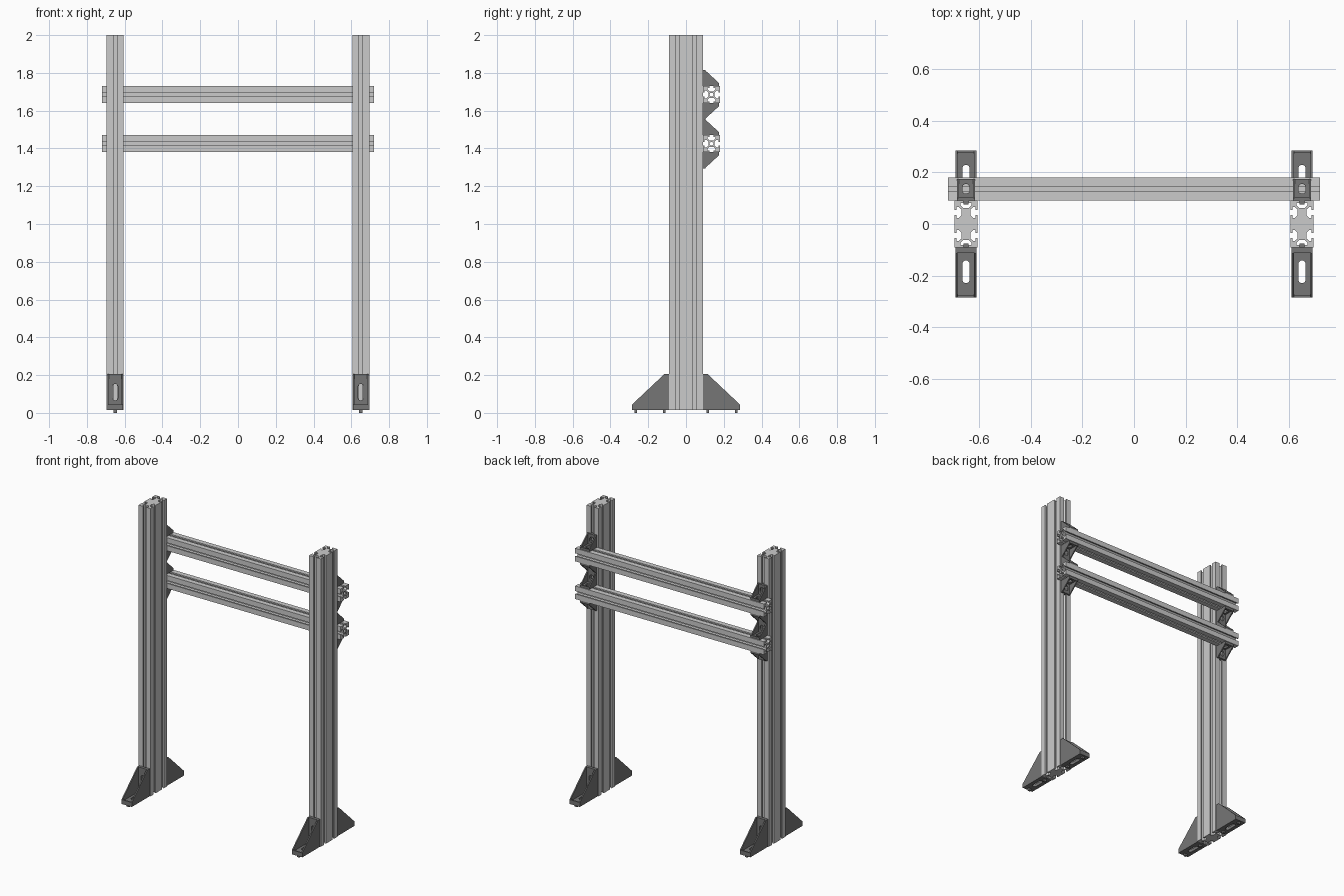
import bpy, bmesh, math
from mathutils import Matrix, Vector

cube = bpy.data.objects.get("Cube")
if cube:
    bpy.data.objects.remove(cube, do_unlink=True)


def material(name, value):
    mat = bpy.data.materials.new(name)
    mat.use_nodes = True
    mat.diffuse_color = (value, value, value, 1)
    mat.node_tree.nodes["Principled BSDF"].inputs["Base Color"].default_value = mat.diffuse_color
    return mat


aluminium = material("light aluminium", 0.6)
dark_metal = material("dark grey metal", 0.18)

X, Y, Z = Vector((1, 0, 0)), Vector((0, 1, 0)), Vector((0, 0, 1))


def extrude(bm, loops, start, depth, u, v, w):
    """Fill an outline with optional holes in the u-v plane and extrude it along w."""
    edges = []
    for loop in loops:
        verts = [bm.verts.new(u * a + v * b + w * start) for a, b in loop]
        edges += [bm.edges.new((verts[i - 1], verts[i])) for i in range(len(verts))]
    filled = bmesh.ops.triangle_fill(bm, edges=edges, use_beauty=True)
    faces = [f for f in filled["geom"] if isinstance(f, bmesh.types.BMFace)]
    result = bmesh.ops.extrude_face_region(bm, geom=faces, use_keep_orig=True)
    moved = [g for g in result["geom"] if isinstance(g, bmesh.types.BMVert)]
    bmesh.ops.translate(bm, verts=moved, vec=w * depth)


def finish(bm, name, mat, matrix=Matrix()):
    bmesh.ops.recalc_face_normals(bm, faces=bm.faces)
    mesh = bpy.data.meshes.new(name)
    bm.to_mesh(mesh)
    bm.free()
    mesh.materials.append(mat)
    obj = bpy.data.objects.new(name, mesh)
    obj.matrix_world = matrix
    bpy.context.collection.objects.link(obj)
    return obj


def rect(u0, u1, v0, v1):
    return [(u0, v0), (u1, v0), (u1, v1), (u0, v1)]


def oval(cu, cv, radius, length, steps=8):
    """Slot with round ends, long in v."""
    points = []
    for side in (0, 1):
        shift = (length / 2 - radius) * (1 - 2 * side)
        for i in range(steps + 1):
            a = math.pi * (side + i / steps)
            points.append((cu + radius * math.cos(a), cv + shift + radius * math.sin(a)))
    return points


# T-slot outline of a profile, counter-clockwise
HALF = 0.045
HALF_SLOT = [(0.010, HALF), (0.010, 0.036), (0.021, 0.036), (0.021, 0.028), (0.011, 0.017)]
SLOT = HALF_SLOT + [(-u, v) for u, v in reversed(HALF_SLOT)]


def slot(cv, quarter):
    c, s = [(1, 0), (0, 1), (-1, 0), (0, -1)][quarter]
    return [(u * c - v * s, cv + u * s + v * c) for u, v in SLOT]


def outline(cells):
    top, bottom = max(cells) + HALF, min(cells) - HALF
    points = [(HALF, top)] + slot(max(cells), 0) + [(-HALF, top)]
    for c in sorted(cells, reverse=True):
        points += slot(c, 1)
    points += [(-HALF, bottom)] + slot(min(cells), 2) + [(HALF, bottom)]
    for c in sorted(cells):
        points += slot(c, 3)
    return points


def bracket(name, matrix, width, size, height, plate, lip, crest, slot_size, slot_at):
    """Gusset bracket: wall on y = 0, base on z = 0."""
    bm = bmesh.new()
    side = 0.008
    inner = width / 2 - side
    radius, length = slot_size
    hole = oval(0, slot_at, radius, length)
    extrude(bm, [rect(-inner, inner, 0, size), hole], 0, plate, X, Y, Z)
    extrude(bm, [rect(-inner, inner, plate, height), hole], 0, plate, X, Z, Y)
    # Raised edge along the open end of the base
    extrude(bm, [rect(size - side, size, plate, lip)], -inner, inner * 2, Y, Z, X)
    gusset = [(0, 0), (size, 0), (size, lip), (crest, height), (0, height)]
    for start in (-width / 2, inner):
        extrude(bm, [gusset], start, side, Y, Z, X)
    # Locating lugs that sit in the grooves
    for at in (0.13 * size, 0.9 * size):
        lug = rect(-0.009, 0.009, at - 0.007, at + 0.007)
        extrude(bm, [lug], -0.015, 0.015, X, Y, Z)
        extrude(bm, [lug], -0.015, 0.015, X, Z, Y)
    finish(bm, name, dark_metal, matrix)


POST_X, FLOOR = 0.65, 0.015
RAILS = {"upper": 1.685, "lower": 1.425}

# Horizontal rails
for label, z in RAILS.items():
    bm = bmesh.new()
    extrude(bm, [outline([0]), oval(0, 0, 0.01, 0.02)], -0.72, 1.44, Y, Z, X)
    finish(bm, label + "_rail", aluminium, Matrix.Translation((0, 2 * HALF + HALF, z)))

for side, x in (("left", POST_X), ("right", -POST_X)):
    # Upright post with two cells
    bm = bmesh.new()
    extrude(bm, [outline([-HALF, HALF])], FLOOR, 2 - FLOOR, X, Y, Z)
    finish(bm, side + "_post", aluminium, Matrix.Translation((x, 0, 0)))

    # Foot brackets in front of and behind the post
    for place, sign, turn in (("back", 1, 0), ("front", -1, math.pi)):
        matrix = Matrix.Translation((x, sign * 2 * HALF, FLOOR)) @ Matrix.Rotation(turn, 4, "Z")
        bracket(f"{side}_{place}_foot_bracket", matrix, 0.08, 0.195, 0.19,
                0.02, 0.03, 0.025, (0.014, 0.088), 0.095)

    # Small brackets above and below each rail
    for label, z in RAILS.items():
        for place, sign, turn in (("top", 1, 0), ("bottom", -1, math.pi)):
            matrix = (Matrix.Translation((x, 2 * HALF, z + sign * HALF))
                      @ Matrix.Rotation(turn, 4, "Y"))
            bracket(f"{side}_{label}_rail_{place}_bracket", matrix, 0.07, 0.085, 0.085,
                    0.012, 0.016, 0.01, (0.014, 0.038), 0.046)
